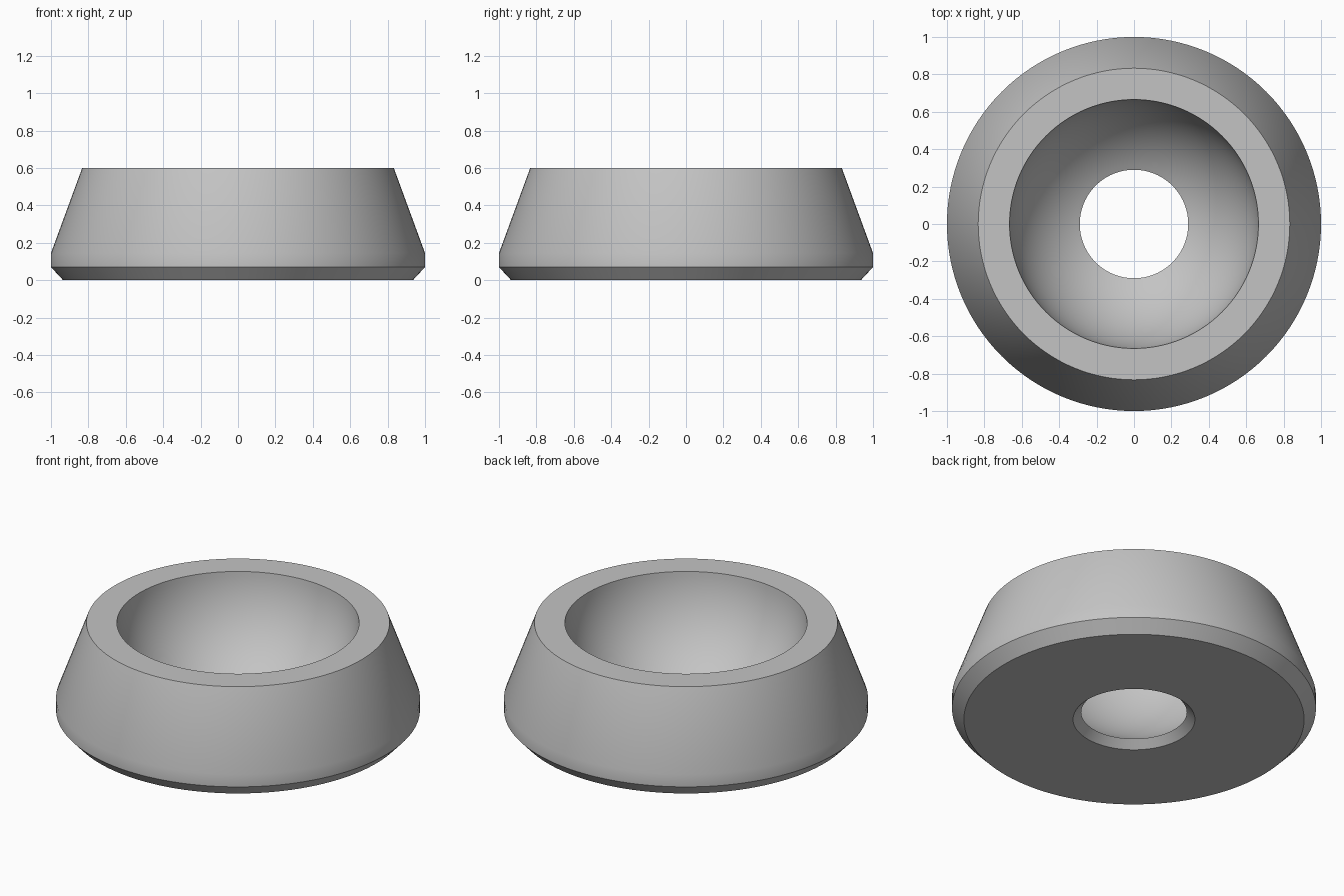
import bpy, bmesh
from math import asin, cos, sin, pi, radians

cube = bpy.data.objects.get("Cube")
if cube:
    bpy.data.objects.remove(cube, do_unlink=True)

# Plain grey material
grey = bpy.data.materials.new("satin grey")
grey.use_nodes = True
colour = (0.55, 0.55, 0.55, 1)
grey.diffuse_color = colour
grey.node_tree.nodes["Principled BSDF"].inputs["Base Color"].default_value = colour

SEGMENTS = 128
ARC_STEPS = 24
BOWL_RADIUS, BOWL_CENTRE = 0.667, 0.645
HOLE_RADIUS, RIM_Z = 0.29, 0.6

# Outer wall: chamfered foot, short vertical band, tapered side
profile = [(0.935, 0), (1, 0.07), (1, 0.145), (0.833, RIM_Z)]

# Spherical bowl from the rim down to the hole
start = asin((BOWL_CENTRE - RIM_Z) / BOWL_RADIUS)
end = pi / 2 - asin(HOLE_RADIUS / BOWL_RADIUS)
for i in range(ARC_STEPS + 1):
    a = start + (end - start) * i / ARC_STEPS
    profile.append((BOWL_RADIUS * cos(a), BOWL_CENTRE - BOWL_RADIUS * sin(a)))

# Flared underside of the hole
profile.append((0.335, 0))

# Revolve the closed profile
bm = bmesh.new()
verts = [bm.verts.new((r, 0, z)) for r, z in profile]
edges = [bm.edges.new((v, verts[(i + 1) % len(verts)])) for i, v in enumerate(verts)]
bmesh.ops.spin(bm, geom=verts + edges, cent=(0, 0, 0), axis=(0, 0, 1),
               angle=2 * pi, steps=SEGMENTS, use_merge=True)
bmesh.ops.remove_doubles(bm, verts=bm.verts, dist=0.0001)
bmesh.ops.recalc_face_normals(bm, faces=bm.faces)
mesh = bpy.data.meshes.new("cup_seat_ring")
bm.to_mesh(mesh)
bm.free()
mesh.materials.append(grey)

ring = bpy.data.objects.new("cup_seat_ring", mesh)
bpy.context.collection.objects.link(ring)
bpy.ops.object.select_all(action='DESELECT')
ring.select_set(True)
bpy.context.view_layer.objects.active = ring
bpy.ops.object.shade_smooth_by_angle(angle=radians(30))
